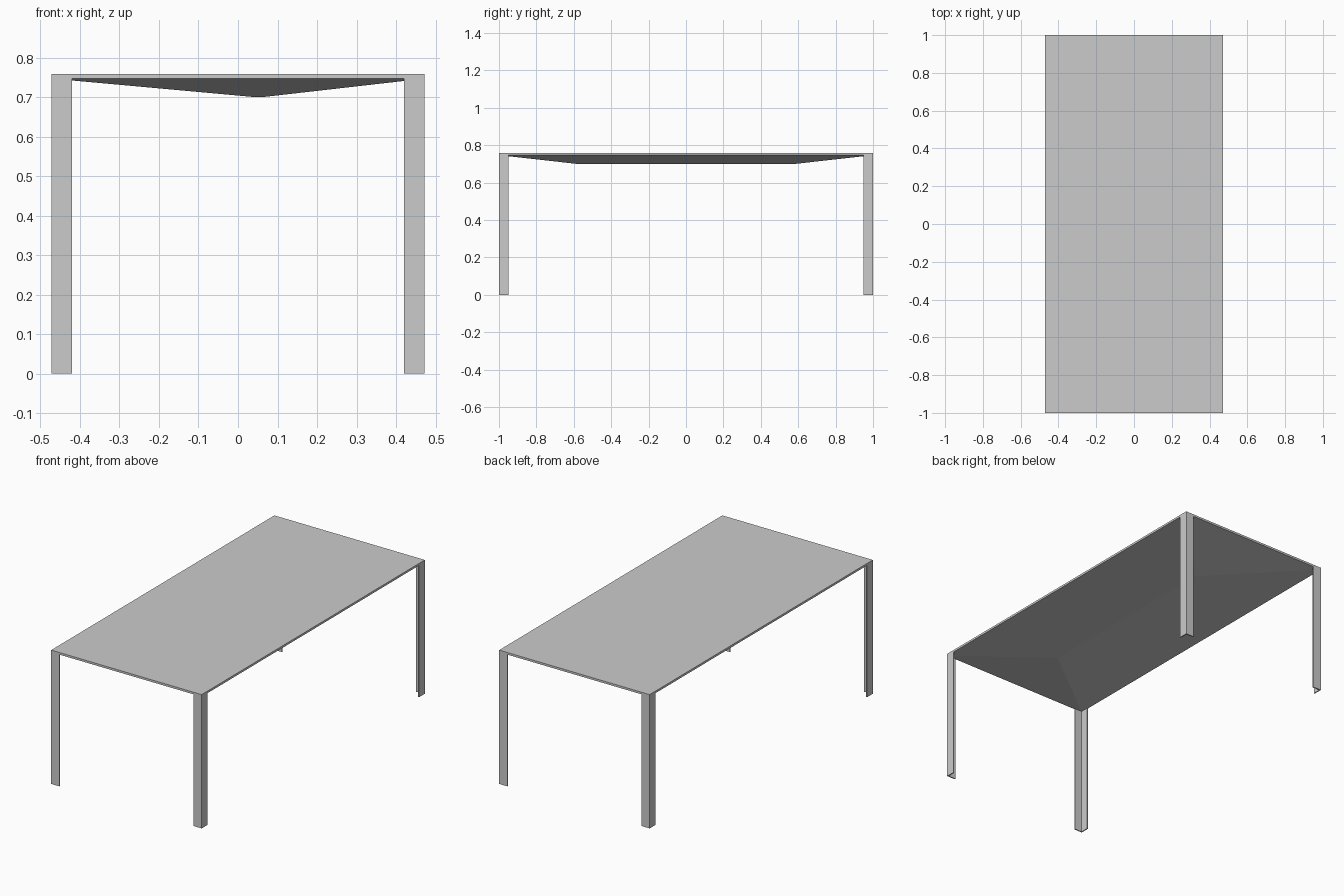
import bpy, bmesh

if "Cube" in bpy.data.objects:
    bpy.data.objects.remove(bpy.data.objects["Cube"])

HX, HY = 0.472, 1.0          # half width and half length
TOP, SLAB, RIM, RIDGE = 0.759, 0.75, 0.747, 0.70


def loft(name, rings):
    """Solid skinned through a stack of equal-length point rings."""
    bm = bmesh.new()
    loops = [[bm.verts.new(p) for p in ring] for ring in rings]
    n = len(loops[0])
    bm.faces.new(loops[0])
    bm.faces.new(loops[-1])
    for a, b in zip(loops, loops[1:]):
        for i in range(n):
            j = (i + 1) % n
            bm.faces.new((a[i], a[j], b[j], b[i]))
    bmesh.ops.recalc_face_normals(bm, faces=bm.faces)
    mesh = bpy.data.meshes.new(name)
    bm.to_mesh(mesh)
    bm.free()
    obj = bpy.data.objects.new(name, mesh)
    bpy.context.collection.objects.link(obj)
    return obj


def rect(x0, x1, hy, z):
    return [(x0, -hy, z), (x1, -hy, z), (x1, hy, z), (x0, hy, z)]


# Thin flat table top
loft("table_top", [rect(-HX, HX, HY, SLAB), rect(-HX, HX, HY, TOP)])

# Shallow hipped underside with an off-centre ridge
loft("underside_frame", [rect(0.045, 0.06, 0.58, RIDGE),
                         rect(-HX, HX, HY, RIM),
                         rect(-HX, HX, HY, SLAB)])

# Four angle-section legs, open towards the table centre
W, T = 0.052, 0.006
section = [(0, 0), (W, 0), (W, T), (T, T), (T, W), (0, W)]
for sy, end in ((-1, "front"), (1, "back")):
    for sx, side in ((-1, "left"), (1, "right")):
        loft(f"{end}_{side}_leg",
             [[(sx * (HX - u), sy * (HY - v), z) for u, v in section]
              for z in (0, SLAB)])
